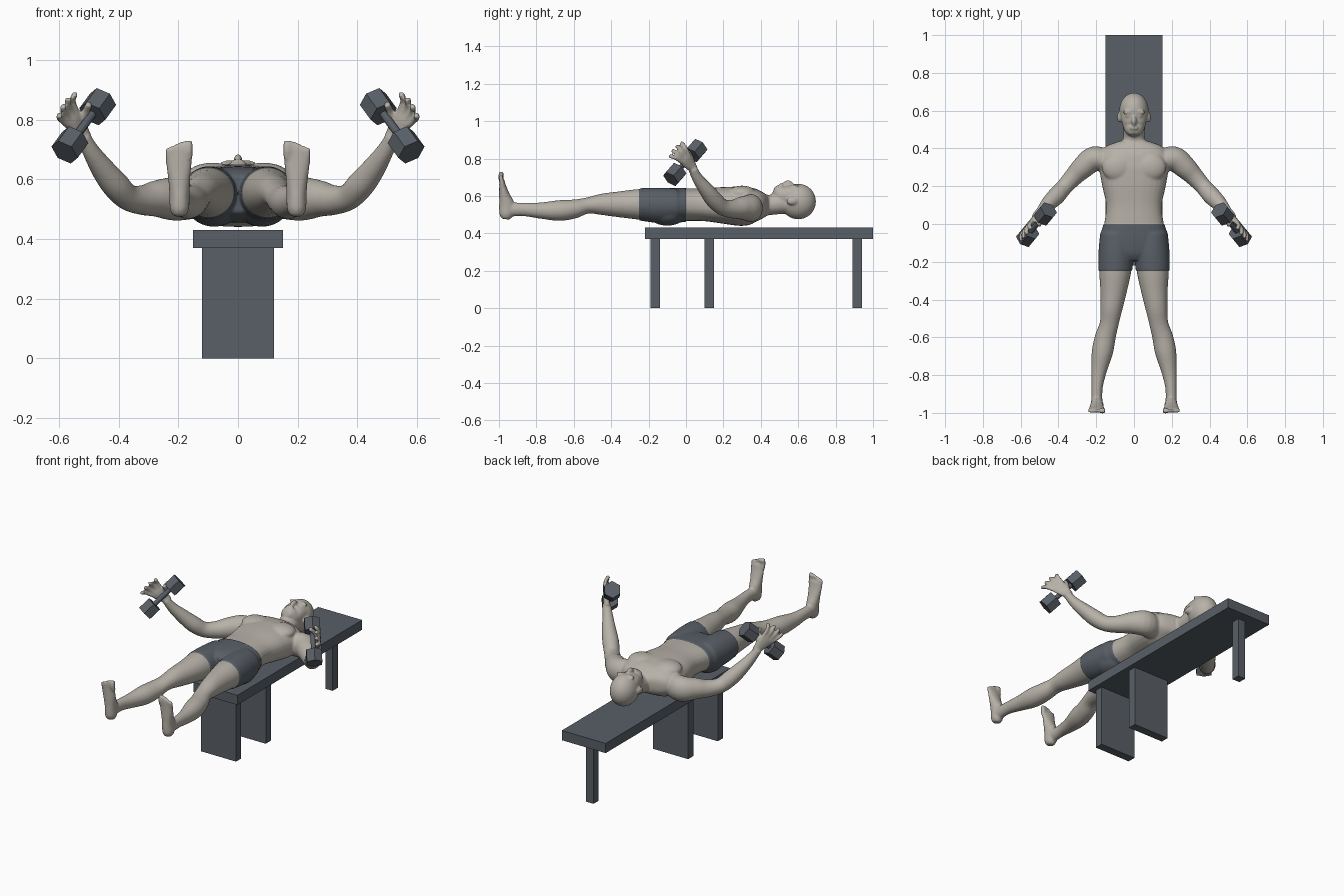
import bpy, bmesh, math
from mathutils import Vector, Matrix

if "Cube" in bpy.data.objects:
    bpy.data.objects.remove(bpy.data.objects["Cube"])


def material(name, rgb):
    m = bpy.data.materials.new(name)
    m.use_nodes = True
    m.diffuse_color = (*rgb, 1)
    m.node_tree.nodes["Principled BSDF"].inputs["Base Color"].default_value = (*rgb, 1)
    return m


SKIN = material("warm grey skin", (0.47, 0.44, 0.39))
DARK = material("charcoal", (0.1, 0.115, 0.135))
UP, BACK = Vector((0, 0, 1)), Vector((0, 1, 0))


def add_object(name, bm, *mats):
    mesh = bpy.data.meshes.new(name)
    bm.to_mesh(mesh)
    bm.free()
    for m in mats:
        mesh.materials.append(m)
    obj = bpy.data.objects.new(name, mesh)
    bpy.context.collection.objects.link(obj)
    return obj


def box(name, low, high):
    low, high = Vector(low), Vector(high)
    bm = bmesh.new()
    matrix = Matrix.Translation((low + high) / 2) @ Matrix.Diagonal((*(high - low), 1))
    bmesh.ops.create_cube(bm, size=1, matrix=matrix)
    add_object(name, bm, DARK)


def rod(bm, centre, axis, radius, length, sides):
    matrix = Matrix.Translation(centre) @ axis.to_track_quat("Z", "Y").to_matrix().to_4x4()
    bmesh.ops.create_cone(bm, cap_ends=True, segments=sides, radius1=radius,
                          radius2=radius, depth=length, matrix=matrix)


def smooth_path(sections, steps=5):
    """Catmull-Rom through sections of position plus two half sizes."""
    p = [Vector(s) for s in sections]
    p = [p[0] * 2 - p[1]] + p + [p[-1] * 2 - p[-2]]
    out = []
    for a, b, c, d in zip(p, p[1:], p[2:], p[3:]):
        for i in range(steps):
            t = i / steps
            out.append((b * 2 + (c - a) * t + (a * 2 - b * 5 + c * 4 - d) * t ** 2
                        + (b * 3 - a - c * 3 + d) * t ** 3) / 2)
    return out + [p[-2]]


def loft(bm, sections, up=UP, power=2.0, sides=28):
    path = smooth_path(sections)
    rings = []
    for i, sec in enumerate(path):
        ahead, behind = path[min(i + 1, len(path) - 1)], path[max(i - 1, 0)]
        tangent = Vector((ahead - behind)[:3]).normalized()
        side = tangent.cross(up).normalized()
        over = side.cross(tangent)
        ring = []
        for k in range(sides):
            c, s = (f(math.tau * k / sides) for f in (math.cos, math.sin))
            c = math.copysign(abs(c) ** (2 / power), c)
            s = math.copysign(abs(s) ** (2 / power), s)
            ring.append(bm.verts.new(Vector(sec[:3]) + side * c * sec[3] + over * s * sec[4]))
        rings.append(ring)
    for r, q in zip(rings, rings[1:]):
        for k in range(sides):
            n = (k + 1) % sides
            bm.faces.new((r[k], r[n], q[n], q[k]))
    bm.faces.new(rings[0])
    bm.faces.new(rings[-1])


def blob(bm, centre, size):
    matrix = Matrix.Translation(centre) @ Matrix.Diagonal((*size, 1))
    bmesh.ops.create_uvsphere(bm, u_segments=28, v_segments=18, radius=1, matrix=matrix)


def digit(bm, points, radius, up):
    loft(bm, [(*p, radius, radius) for p in points], up, sides=12)


def centred(rows):
    return [(0, *row) for row in rows]


def mirrored(rows, s):
    return [(s * row[0], *row[1:]) for row in rows]


# Bench
box("bench_top", (-.15, -.22, .37), (.15, 1, .43))
box("front_support", (-.12, -.19, 0), (.12, -.14, .37))
box("middle_support", (-.12, .1, 0), (.12, .15, .37))
box("rear_post", (-.025, .89, 0), (.025, .94, .37))

# Torso, neck and head
body = bmesh.new()
loft(body, centred([
    (.44, .55, .075, .05), (.41, .55, .15, .07), (.36, .55, .185, .093),
    (.3, .545, .185, .105), (.2, .55, .168, .098), (.1, .553, .148, .088),
    (0, .553, .158, .087), (-.08, .548, .178, .09), (-.15, .55, .15, .08),
    (-.19, .55, .09, .06)]), power=2.4)
loft(body, centred([(.39, .55, .068, .06), (.45, .552, .058, .054), (.53, .565, .058, .06)]))
blob(body, (0, .6, .57), (.078, .095, .095))
loft(body, centred([
    (.47, .635, .025, .02), (.49, .625, .044, .037), (.52, .605, .06, .053),
    (.57, .6, .068, .057), (.63, .6, .06, .055)]), power=2.3)
blob(body, (0, .545, .668), (.014, .026, .016))
blob(body, (0, .51, .66), (.024, .012, .008))

# Hand frame: grip axis, finger direction and back of the hand
end_a, end_b = Vector((.47, .053, .843)), Vector((.563, -.06, .715))

for s, label in ((1, "left"), (-1, "right")):
    flip = Matrix.Diagonal((s, 1, 1))
    # Face, chest and hip masses
    blob(body, (s * .03, .592, .654), (.03, .012, .01))
    blob(body, (s * .03, .572, .651), (.015, .009, .009))
    blob(body, (s * .078, .565, .572), (.012, .03, .02))
    blob(body, (s * .085, .3, .615), (.085, .075, .04))
    blob(body, (s * .08, -.1, .51), (.085, .1, .065))

    # Leg
    loft(body, mirrored([
        (.09, -.05, .55, .085, .085), (.094, -.15, .55, .09, .09),
        (.1, -.25, .555, .085, .082), (.108, -.35, .555, .071, .07),
        (.12, -.45, .555, .058, .057), (.132, -.53, .548, .05, .043),
        (.152, -.6, .53, .055, .051), (.168, -.68, .522, .056, .055),
        (.186, -.78, .522, .041, .043), (.196, -.87, .528, .03, .036),
        (.197, -.965, .527, .03, .039)], s))

    # Foot and toes
    loft(body, mirrored([
        (.196, -.965, .476, .02, .022), (.196, -.962, .5, .032, .036),
        (.196, -.958, .55, .034, .042), (.197, -.97, .6, .037, .03),
        (.198, -.98, .65, .043, .019), (.2, -.986, .69, .043, .013)], s), BACK)
    for i in range(5):
        x = s * (.165 + .017 * i)
        tip = .728 - .002 * i * i
        digit(body, [(x, -.984, .67), (x, -.99, .7), (x, -.985, tip)],
              .014 if i == 0 else .01, BACK)

    # Arm
    loft(body, mirrored([
        (.13, .33, .54, .06, .07), (.21, .345, .535, .066, .074),
        (.27, .3, .535, .06, .062), (.32, .25, .53, .05, .05),
        (.37, .195, .54, .044, .044), (.41, .15, .58, .047, .046),
        (.45, .11, .63, .041, .04), (.49, .065, .69, .03, .03),
        (.52, .035, .745, .025, .022)], s))

    # Hand
    grip = (end_b - end_a).normalized()
    reach = Vector((.5, -.53, .67)).normalized()
    outer = reach.cross(grip).normalized()
    palm = (end_a + end_b) / 2 + outer * .028

    def at(along, across, out=0):
        return flip @ (palm + reach * along + grip * across + outer * out)

    loft(body, [(*at(-.06, 0), .022, .018), (*at(-.02, 0), .034, .016),
                (*at(.025, 0), .042, .015), (*at(.045, 0), .038, .012)], flip @ outer)
    for i in range(4):
        k = (i - 1.5) / 1.5
        far = .118 - .012 * k * k
        digit(body, [at(.03, .031 * k), at(.08, .044 * k, -.004), at(far, .055 * k, -.026)],
              .0115, flip @ outer)
    digit(body, [at(-.02, -.02), at(.02, -.047, -.02), at(.05, -.06, -.048)],
          .013, flip @ grip)

    # Dumbbell
    bell = bmesh.new()
    a, b = flip @ end_a, flip @ end_b
    rod(bell, (a + b) / 2, b - a, .014, (b - a).length, 12)
    for end in (a, b):
        rod(bell, end, b - a, .05, .075, 6)
    add_object(label + "_dumbbell", bell, DARK)

# Fuse the body into one smooth skin
bmesh.ops.recalc_face_normals(body, faces=body.faces)
figure = add_object("figure", body)
fuse = figure.modifiers.new("fuse", "REMESH")
fuse.mode = "VOXEL"
fuse.voxel_size = .0065
relax = figure.modifiers.new("relax", "SMOOTH")
relax.factor = .5
relax.iterations = 5
bpy.context.view_layer.update()
fused = figure.evaluated_get(bpy.context.evaluated_depsgraph_get())
mesh = bpy.data.meshes.new_from_object(fused)
figure.modifiers.clear()
figure.data = mesh
mesh.materials.clear()
mesh.materials.append(SKIN)
mesh.materials.append(DARK)

# Shorts: clean cuts at waist and hems, then a slight outward offset
WAIST, HEM = 0, -.25
bm = bmesh.new()
bm.from_mesh(mesh)
for y in (WAIST, HEM):
    bmesh.ops.bisect_plane(bm, geom=bm.verts[:] + bm.edges[:] + bm.faces[:],
                           dist=.0001, plane_co=(0, y, 0), plane_no=BACK)
bm.normal_update()
for f in bm.faces:
    c = f.calc_center_median()
    f.smooth = True
    f.material_index = int(HEM < c.y < WAIST and abs(c.x) < .3)
for v in bm.verts:
    if HEM + .001 < v.co.y < WAIST - .001 and abs(v.co.x) < .3:
        v.co += v.normal * .004
bm.to_mesh(mesh)
bm.free()
